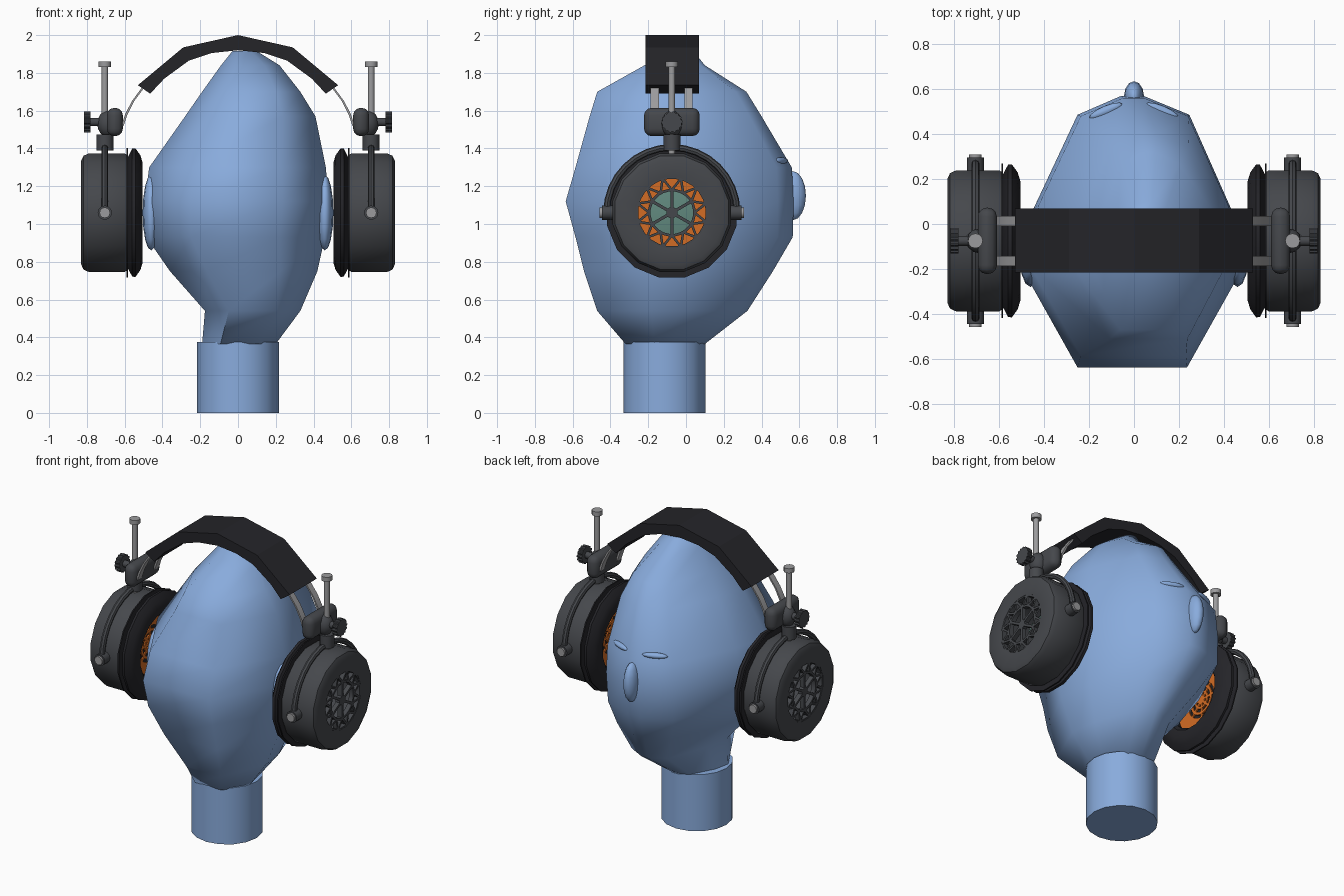
import bpy, bmesh
from math import pi, sin, cos, radians
from mathutils import Vector, Matrix

if "Cube" in bpy.data.objects:
    bpy.data.objects.remove(bpy.data.objects["Cube"])

CY, CZ = -0.075, 1.06          # ear cup axis


def material(name, rgb):
    m = bpy.data.materials.new(name)
    m.diffuse_color = (*rgb, 1)
    m.use_nodes = True
    m.node_tree.nodes["Principled BSDF"].inputs["Base Color"].default_value = m.diffuse_color
    return m


BLUE = material("blue", (.25, .41, .72))
BLACK = material("black", (.018, .018, .022))
DARK = material("dark_grey", (.06, .064, .072))
METAL = material("metal", (.33, .33, .34))
ORANGE = material("orange", (.65, .15, .018))
TEAL = material("teal", (.12, .25, .21))


def finish(name, bm, mat, mirror=False, angle=35):
    bmesh.ops.recalc_face_normals(bm, faces=bm.faces)
    me = bpy.data.meshes.new(name)
    bm.to_mesh(me)
    bm.free()
    me.shade_smooth()
    me.set_sharp_from_angle(angle=radians(angle))
    me.materials.append(mat)
    ob = bpy.data.objects.new(name, me)
    bpy.context.collection.objects.link(ob)
    if mirror:
        ob.modifiers.new("Mirror", 'MIRROR').use_mirror_merge = False
    return ob


def loft(bm, rings, closed=False):
    """Skin equal-length rings; cap the ends unless closed."""
    vs = [[bm.verts.new(p) for p in r] for r in rings]
    n, k = len(vs[0]), len(vs)
    for i in range(k if closed else k - 1):
        a, b = vs[i], vs[(i + 1) % k]
        for j in range(n):
            bm.faces.new((a[j], a[(j + 1) % n], b[(j + 1) % n], b[j]))
    if not closed:
        bm.faces.new(vs[0])
        bm.faces.new(vs[-1])


def lathe(bm, profile, n=16, closed=False):
    """Revolve (x, radius) points around the ear cup axis."""
    loft(bm, [[(x, CY + r * cos(2 * pi * (j + .5) / n), CZ + r * sin(2 * pi * (j + .5) / n))
               for j in range(n)] for x, r in profile], closed)


def cyl(bm, a, b, r, n=12):
    a, b = Vector(a), Vector(b)
    d = b - a
    m = Matrix.Translation((a + b) / 2) @ d.to_track_quat('Z', 'Y').to_matrix().to_4x4()
    bmesh.ops.create_cone(bm, cap_ends=True, segments=n, radius1=r, radius2=r, depth=d.length, matrix=m)


def box(bm, c, s, rot=None):
    m = Matrix.Translation(c) @ (rot or Matrix()) @ Matrix.Diagonal((*s, 1))
    bmesh.ops.create_cube(bm, size=1, matrix=m)


def ball(bm, c, s, rot=None):
    m = Matrix.Translation(c) @ (rot or Matrix()) @ Matrix.Diagonal((*s, 1))
    bmesh.ops.create_uvsphere(bm, u_segments=12, v_segments=8, radius=1, matrix=m)


def ellipsoid(name, c, s, rot=None, mirror=False):
    bm = bmesh.new()
    ball(bm, c, s, rot)
    finish(name, bm, BLUE, mirror, 80)


# head: rings of (z, left, right, back, front), slightly lopsided
section = [(.5, -1), (1, -.28), (.9, .17), (.52, .86), (.1, 1),
           (-.1, 1), (-.5, .86), (-.9, .17), (-1, -.28), (-.5, -1)]
rows = [(.365, -.19, .2, -.32, .1), (.54, -.175, .33, -.47, .325), (.75, -.36, .42, -.54, .46),
        (.93, -.485, .46, -.585, .565), (1.12, -.495, .48, -.637, .57), (1.3, -.47, .465, -.585, .56),
        (1.57, -.28, .41, -.51, .4), (1.7, -.19, .33, -.47, .32),
        (1.84, -.09, .22, -.22, .1), (1.915, -.03, .1, -.1, .04)]
bm = bmesh.new()
loft(bm, [[((l + r) / 2 + u * (r - l) / 2, (b + f) / 2 + v * (f - b) / 2, z) for u, v in section]
          for z, l, r, b, f in rows])
finish("head", bm, BLUE, angle=60)
bm = bmesh.new()
cyl(bm, (0, -.115, 0), (0, -.115, .375), .217, 16)
finish("neck", bm, BLUE)

# facial features and ears
ellipsoid("nose", (0, .565, 1.15), (.045, .07, .13))
ellipsoid("eye", (.125, .503, 1.335), (.08, .022, .018), Matrix.Rotation(-.4, 4, 'Z'), True)
ellipsoid("ear", (.46, -.17, 1.06), (.045, .11, .2), None, True)

# headband: arched strip
outer = [(-.53, 1.735), (-.29, 1.935), (0, 2), (.29, 1.935), (.53, 1.735)]
inner = [(.465, 1.69), (.39, 1.77), (.26, 1.865), (.14, 1.905), (0, 1.92),
         (-.14, 1.905), (-.26, 1.865), (-.39, 1.77), (-.465, 1.69)]
bm = bmesh.new()
loft(bm, [[(x, y, z) for x, z in outer + inner] for y in (-.215, .07)])
finish("headband", bm, BLACK, angle=20)

# spring strips below the band
bm = bmesh.new()
strip = [(.49, 1.73), (.55, 1.65), (.585, 1.58), (.605, 1.52),
         (.617, 1.52), (.598, 1.58), (.562, 1.65), (.503, 1.73)]
for y in (-.165, .013):
    loft(bm, [[(x, y + d, z) for x, z in strip] for d in (-.022, .022)])
finish("band_strips", bm, METAL, True)

# slider clamp block with round hub and collar
bm = bmesh.new()
box(bm, (.652, CY, 1.54), (.085, .295, .15))
bmesh.ops.bevel(bm, geom=bm.edges[:], offset=.04, segments=3, affect='EDGES', profile=.5)
ball(bm, (.69, CY, 1.53), (.055, .055, .07))
cyl(bm, (.705, CY, 1.39), (.705, CY, 1.475), .045)
finish("slider_block", bm, DARK, True, 50)

# clamp knob with teeth
bm = bmesh.new()
cyl(bm, (.70, CY, 1.54), (.80, CY, 1.54), .022)
ring = [(.057 if i % 4 < 2 else .051, 2 * pi * i / 56) for i in range(56)]
loft(bm, [[(x, CY + r * cos(a), 1.54 + r * sin(a)) for r, a in ring] for x in (.78, .815)])
finish("clamp_knob", bm, DARK, True)

# sliding post with end cap
bm = bmesh.new()
cyl(bm, (.705, CY, 1.36), (.705, CY, 1.84), .018)
cyl(bm, (.705, CY, 1.83), (.705, CY, 1.86), .033)
finish("slider_post", bm, METAL, True)

# yoke arc holding the cup
bm = bmesh.new()
rings = []
for i in range(17):
    a = pi * i / 16
    rings.append([(.705 + .018 * sin(t), CY + (.345 + .018 * cos(t)) * cos(a), CZ + (.345 + .018 * cos(t)) * sin(a))
                  for t in [2 * pi * j / 8 for j in range(8)]])
loft(bm, rings)
for s in (-1, 1):
    cyl(bm, (.705, CY + s * .30, CZ), (.705, CY + s * .37, CZ), .038)
finish("yoke", bm, DARK, True)
bm = bmesh.new()
for s in (-1, 1):
    cyl(bm, (.705, CY + s * .36, CZ), (.705, CY + s * .383, CZ), .028)
finish("pivot_caps", bm, METAL, True)

# ear cup shell with a round opening and an inner tube
bm = bmesh.new()
lathe(bm, [(.60, .27), (.585, .31), (.60, .32), (.79, .32), (.818, .307), (.83, .28), (.822, .19),
           (.62, .19), (.62, .27)], closed=True)
finish("ear_cup", bm, DARK, True)

# ear pad and its thin flange
bm = bmesh.new()
lathe(bm, [(.58, .21), (.53, .205), (.508, .225), (.505, .27), (.517, .31), (.543, .347),
           (.56, .345), (.583, .30)], closed=True)
lathe(bm, [(.582, .25), (.582, .35), (.59, .35), (.59, .25)], closed=True)
finish("ear_pad", bm, BLACK, True)


def polar(x, r, a):
    return (x, CY + r * cos(a), CZ + r * sin(a))


def bar(bm, p, q, w, t):
    p, q = Vector(p), Vector(q)
    d = q - p
    side = d.normalized().cross(Vector((1, 0, 0)))
    rot = Matrix((Vector((1, 0, 0)), side, d.normalized())).transposed()
    box(bm, (p + q) / 2, (t, w, d.length), rot.to_4x4())


# outer grille: hub, ring, six spokes and a zigzag rim
bm = bmesh.new()
lathe(bm, [(.79, .001), (.79, .03), (.82, .03), (.82, .001)])
for r in (.12, .186):
    lathe(bm, [(.79, r - .007), (.79, r + .007), (.82, r + .007), (.82, r - .007)], 24, True)
for i in range(12):
    a = pi * i / 6
    if i % 2:
        bar(bm, polar(.805, .02, a), polar(.805, .12, a), .016, .03)
    for s in (-1, 1):
        bar(bm, polar(.805, .12, a), polar(.805, .187, a + s * pi / 12), .013, .03)
finish("grille", bm, DARK, True)

# driver disc inside the cup
bm = bmesh.new()
lathe(bm, [(.64, .001), (.64, .125), (.67, .125), (.68, .06), (.68, .001)])
finish("driver", bm, TEAL, True)
bm = bmesh.new()
lathe(bm, [(.612, .001), (.612, .125), (.638, .125), (.638, .001)])
finish("driver_back", bm, BLACK, True)

# orange slotted plate facing the ear
bm = bmesh.new()
lathe(bm, [(.59, .001), (.59, .03), (.60, .03), (.60, .001)])
for r0, r1 in ((.045, .06), (.08, .098), (.118, .27)):
    lathe(bm, [(.59, r0), (.59, r1), (.60, r1), (.60, r0)], 24, True)
for i in range(8):
    a = pi * i / 4
    bar(bm, polar(.595, .02, a), polar(.595, .14, a), .016, .01)
finish("speaker_plate", bm, ORANGE, True)
